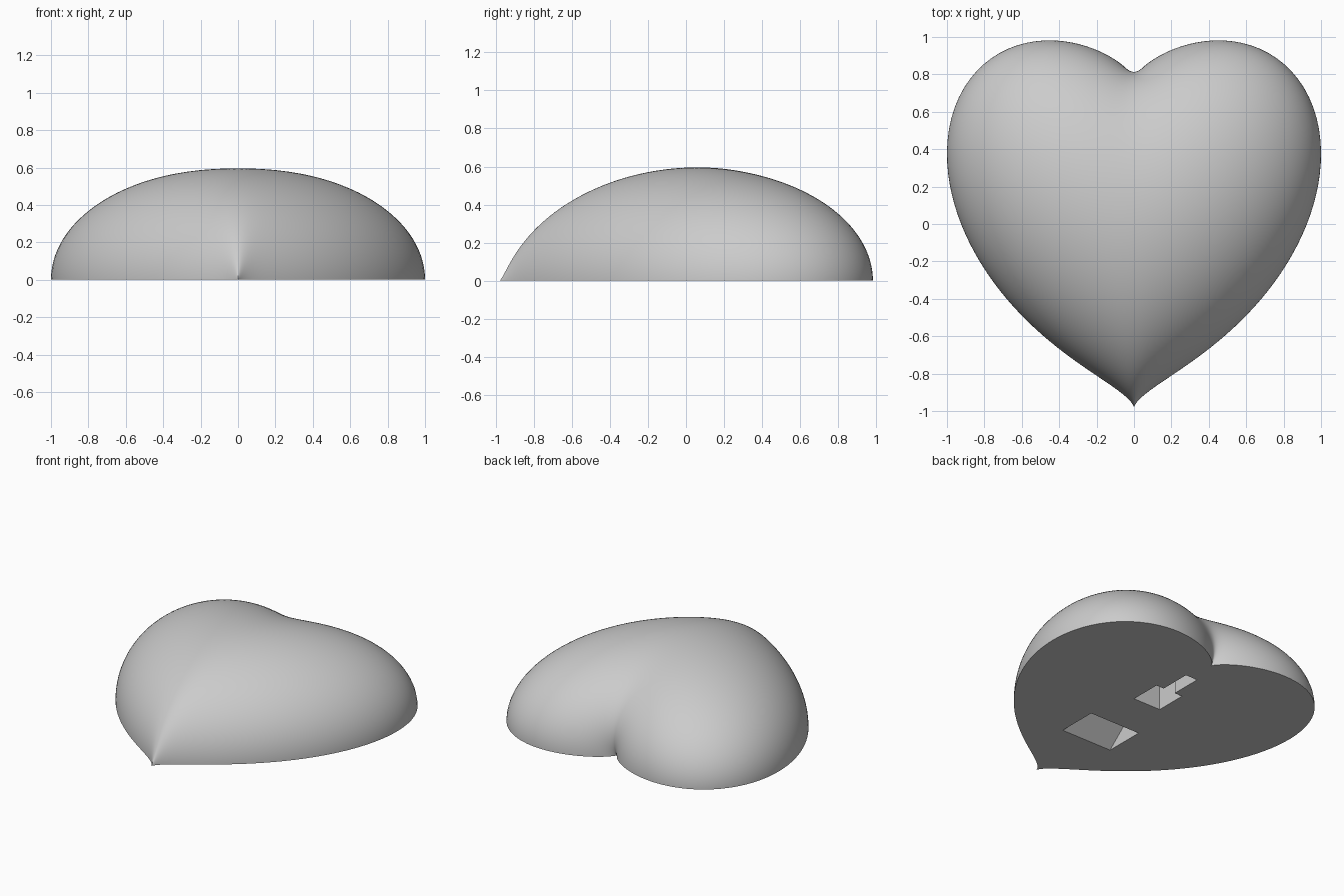
import bpy, bmesh, math

if "Cube" in bpy.data.objects:
    bpy.data.objects.remove(bpy.data.objects["Cube"])

SCALE, SHIFT_Y = 0.878, -0.104   # unit heart surface to model size
SEGS, RINGS = 96, 64             # samples per half outline, and up to the crown

grey = bpy.data.materials.new("plain_grey")
grey.use_nodes = True
colour = (0.6, 0.6, 0.6, 1)
grey.diffuse_color = colour
grey.node_tree.nodes["Principled BSDF"].inputs["Base Color"].default_value = colour


def heart_radius(dx, dy, dz):
    """Distance from the centre to the implicit heart surface along a direction."""
    a = dx * dx + dy * dy + 2.25 * dz * dz
    b = (dx * dx + 9 / 80 * dz * dz) * dy ** 3
    c = math.copysign(abs(b) ** (1 / 3), b)
    lo, hi = 0.0, 3.0
    for _ in range(40):
        r = (lo + hi) / 2
        if a * r * r - 1 - c * r ** (5 / 3) > 0:
            hi = r
        else:
            lo = r
    return r


def heart_point(theta, phi):
    d = (math.cos(phi) * math.cos(theta), math.cos(phi) * math.sin(theta), math.sin(phi))
    r = heart_radius(*d) * SCALE
    return (d[0] * r, d[1] * r + SHIFT_Y, d[2] * r)


def make_object(name, bm):
    bmesh.ops.recalc_face_normals(bm, faces=bm.faces)
    mesh = bpy.data.meshes.new(name)
    bm.to_mesh(mesh)
    bm.free()
    mesh.materials.append(grey)
    obj = bpy.data.objects.new(name, mesh)
    bpy.context.collection.objects.link(obj)
    return obj


def make_prism(name, outline, offset):
    """Extrude a flat outline by an offset vector."""
    bm = bmesh.new()
    face = bm.faces.new([bm.verts.new(p) for p in outline])
    ext = bmesh.ops.extrude_face_region(bm, geom=[face], use_keep_orig=True)
    moved = [v for v in ext["geom"] if isinstance(v, bmesh.types.BMVert)]
    bmesh.ops.translate(bm, verts=moved, vec=offset)
    obj = make_object(name, bm)
    obj.hide_render = True
    return obj


# Domed heart: rings of rays, packed closer at the tip, the notch and the rim
half = [math.pi / 2 * math.sin(math.pi / 2 * (2 * i / SEGS - 1)) for i in range(SEGS)]
thetas = half + [t + math.pi for t in half]
bm = bmesh.new()
rings = []
for j in range(RINGS):
    phi = math.pi / 2 * (j / RINGS) ** 1.4
    rings.append([bm.verts.new(heart_point(t, phi)) for t in thetas])
crown = bm.verts.new(heart_point(0, math.pi / 2))
count = len(thetas)
for i in range(count):
    k = (i + 1) % count
    for low, high in zip(rings, rings[1:]):
        bm.faces.new((low[i], low[k], high[k], high[i]))
    bm.faces.new((rings[-1][i], rings[-1][k], crown))
bm.faces.new(rings[0][::-1])     # flat back
heart = make_object("heart_body", bm)

# Hanging recess: square opening with a narrower slot above it
keyhole_half = [(0.108, 0.13), (0.108, 0.355), (0.047, 0.355), (0.047, 0.58)]
keyhole = keyhole_half + [(-x, y) for x, y in reversed(keyhole_half)]
keyhole_cutter = make_prism("keyhole_cutter", [(x, y, -0.1) for x, y in keyhole], (0, 0, 0.35))

# Wedge recess: sloped floor rising toward a straight wall
slope = 0.86
wedge = [(-0.2, -0.48 - 0.1 / slope, -0.1), (-0.2, -0.193, -0.1), (-0.2, -0.193, 0.287 * slope)]
wedge_cutter = make_prism("wedge_cutter", wedge, (0.4, 0, 0))

bpy.context.view_layer.objects.active = heart
heart.select_set(True)
for cutter in (keyhole_cutter, wedge_cutter):
    mod = heart.modifiers.new("recess", 'BOOLEAN')
    mod.operation, mod.solver, mod.object = 'DIFFERENCE', 'EXACT', cutter
    bpy.ops.object.modifier_apply(modifier=mod.name)
    bpy.data.objects.remove(cutter)

bpy.ops.object.shade_smooth_by_angle(angle=math.radians(40))
